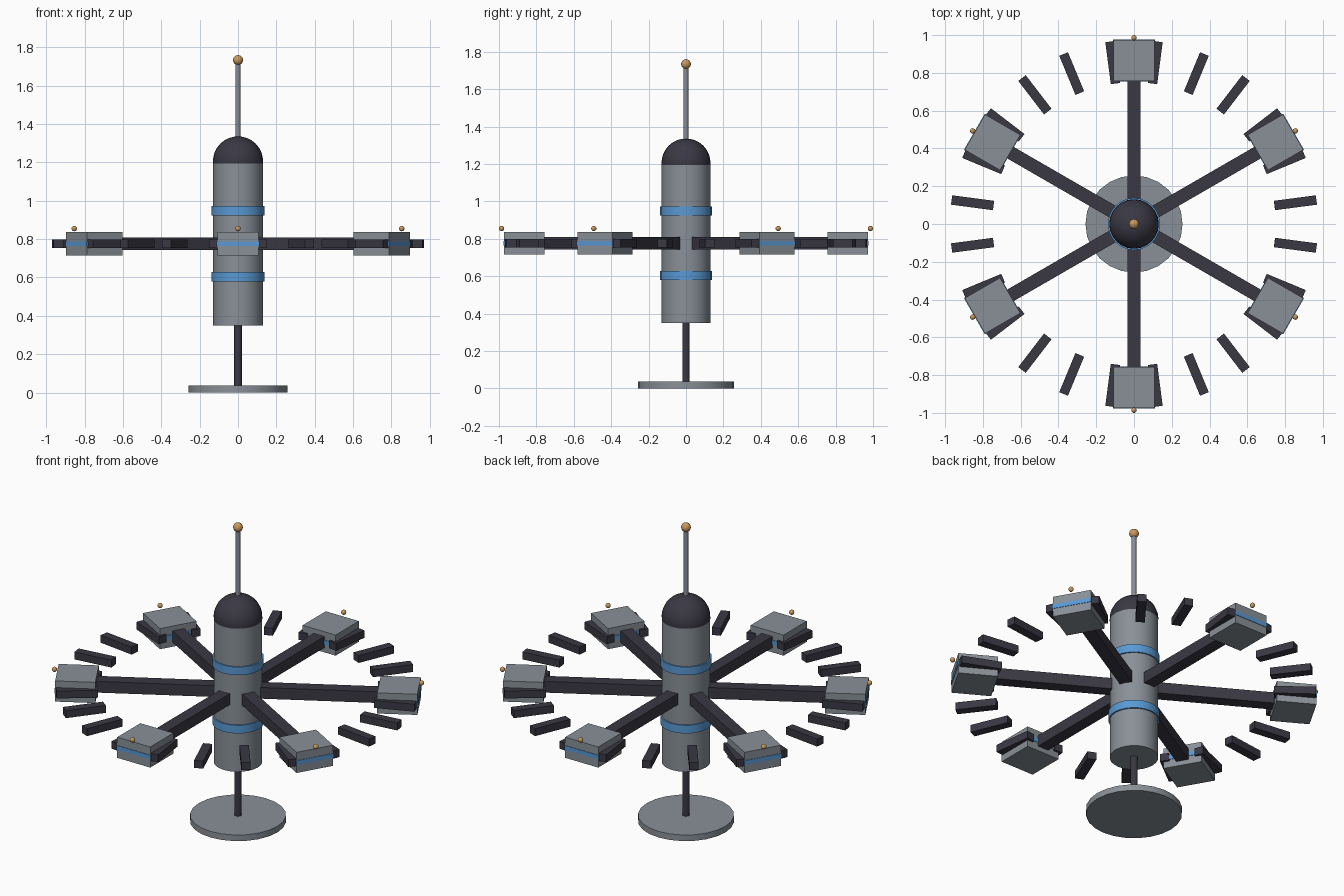
import bpy
from math import radians
from mathutils import Matrix

cube = bpy.data.objects.get("Cube")
if cube:
    bpy.data.objects.remove(cube, do_unlink=True)


def material(name, rgb):
    m = bpy.data.materials.new(name)
    m.use_nodes = True
    colour = (*rgb, 1.0)
    m.diffuse_color = colour
    m.node_tree.nodes["Principled BSDF"].inputs["Base Color"].default_value = colour
    return m


GREY = material("hull grey", (0.25, 0.28, 0.31))
DARK = material("dark slate", (0.042, 0.04, 0.057))
BLUE = material("trim blue", (0.10, 0.32, 0.66))
GOLD = material("lamp gold", (0.60, 0.32, 0.11))


def finish(name, mat, smooth=False):
    ob = bpy.context.object
    ob.name = name
    ob.data.materials.append(mat)
    if smooth:
        bpy.ops.object.shade_smooth_by_angle(angle=radians(35))
    return ob


def cylinder(name, radius, z0, z1, mat):
    bpy.ops.mesh.primitive_cylinder_add(vertices=24, radius=radius, depth=z1 - z0,
                                        location=(0, 0, (z0 + z1) / 2))
    return finish(name, mat, True)


def ball(name, radius, location, mat):
    bpy.ops.mesh.primitive_uv_sphere_add(segments=24, ring_count=16, radius=radius,
                                         location=location)
    return finish(name, mat, True)


def radial_box(name, angle, r0, r1, width, height, mat):
    """Box lying along a radius of the wheel, at hub height."""
    bpy.ops.mesh.primitive_cube_add(size=1)
    ob = finish(name, mat)
    turn = Matrix.Rotation(radians(angle), 4, 'Z')
    place = Matrix.Translation(((r0 + r1) / 2, 0, HUB_Z))
    ob.data.transform(turn @ place @ Matrix.Diagonal((r1 - r0, width, height, 1)))
    return ob


HUB_Z = 0.776

# Stand
cylinder("base_disc", 0.257, 0, 0.036, GREY)
cylinder("stand_post", 0.02, 0.03, 0.36, DARK)

# Central body with dome, bands and antenna
cylinder("body", 0.13, 0.35, 1.2, GREY)
ball("dome", 0.131, (0, 0, 1.205), DARK)
for name, z in (("lower_band", 0.604), ("upper_band", 0.948)):
    cylinder(name, 0.138, z - 0.024, z + 0.024, BLUE)
cylinder("antenna", 0.0125, 1.32, 1.73, GREY)
ball("antenna_tip", 0.026, (0, 0, 1.734), GOLD)

# Six spokes, each carrying a pod with a blue belt and a lamp
for i in range(6):
    a = 30 + 60 * i
    radial_box(f"spoke_{i + 1}", a, 0.11, 0.8, 0.07, 0.066, DARK)
    radial_box(f"pod_{i + 1}", a, 0.757, 0.973, 0.216, 0.122, GREY)
    radial_box(f"pod_belt_{i + 1}", a, 0.754, 0.976, 0.222, 0.025, BLUE)
    lamp = Matrix.Rotation(radians(a), 3, 'Z').col[0] * 0.986
    ball(f"pod_lamp_{i + 1}", 0.014, (lamp.x, lamp.y, 0.855), GOLD)

# Outer ring of short bars
for i in range(24):
    radial_box(f"ring_bar_{i + 1}", 7.5 + 15 * i, 0.75, 0.974, 0.05, 0.044, DARK)
